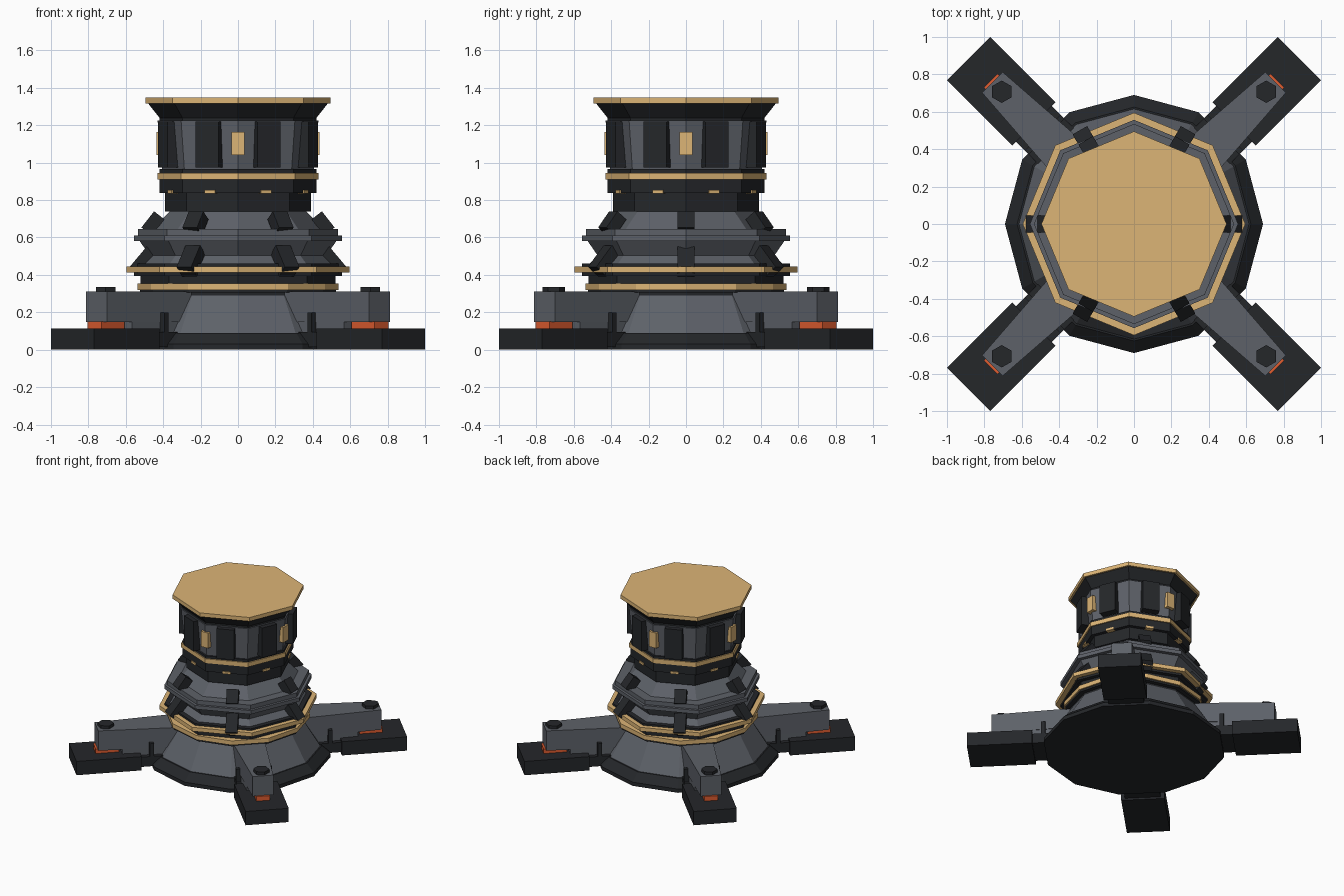
import bpy, math
from mathutils import Matrix, Vector

if "Cube" in bpy.data.objects:
    bpy.data.objects.remove(bpy.data.objects["Cube"])

def mat(name, c):
    m = bpy.data.materials.new(name)
    m.diffuse_color = (*c, 1)
    m.use_nodes = True
    m.node_tree.nodes["Principled BSDF"].inputs["Base Color"].default_value = m.diffuse_color
    return m

DARK = mat("dark_metal", (0.018, 0.02, 0.023))
GREY = mat("grey_metal", (0.11, 0.12, 0.14))
GOLD = mat("gold_trim", (0.72, 0.46, 0.18))
ORANGE = mat("orange_pad", (0.75, 0.11, 0.03))

def make(name, verts, faces, m):
    me = bpy.data.meshes.new(name)
    me.from_pydata(verts, [], faces)
    me.materials.append(m)
    ob = bpy.data.objects.new(name, me)
    bpy.context.collection.objects.link(ob)
    return ob

def lathe(name, profile, n, m, centre=(0, 0), turn=0):
    """Closed faceted solid from (radius, z) points, bottom to top."""
    v = [(centre[0] + r * math.cos(math.tau * i / n + turn),
          centre[1] + r * math.sin(math.tau * i / n + turn), z)
         for r, z in profile for i in range(n)]
    f = [(k*n + i, k*n + (i+1) % n, (k+1)*n + (i+1) % n, (k+1)*n + i)
         for k in range(len(profile) - 1) for i in range(n)]
    f += [tuple(range(n))[::-1], tuple(range((len(profile)-1)*n, len(profile)*n))]
    return make(name, v, f, m)

BOX = [(0, 3, 2, 1), (4, 5, 6, 7), (0, 1, 5, 4), (1, 2, 6, 5), (2, 3, 7, 6), (3, 0, 4, 7)]

def radial_box(name, r0, r1, w0, w1, z0, z1, deg, m):
    """Box pointing outwards at an angle; w0, w1 are inner and outer half widths."""
    rot = Matrix.Rotation(math.radians(deg), 3, 'Z')
    v = [rot @ Vector(p) for z in (z0, z1)
         for p in ((r0, -w0, z), (r1, -w1, z), (r1, w1, z), (r0, w0, z))]
    return make(name, v, BOX, m)

def lug(name, r, z, depth, width, height, tilt, deg):
    """Block leaning inwards along the sloped body."""
    d, w, h = depth / 2, width / 2, height / 2
    mx = (Matrix.Rotation(math.radians(deg), 4, 'Z') @ Matrix.Translation((r, 0, z))
          @ Matrix.Rotation(math.radians(-tilt), 4, 'Y'))
    v = [mx @ Vector(p) for k in (-h, h)
         for p in ((-d, -w, k), (d, -w, k), (d, w, k), (-d, w, k))]
    return make(name, v, BOX, DARK)

# Twelve-sided base
lathe("base_plinth", [(0.69, 0), (0.69, 0.03), (0.625, 0.09)], 12, DARK)
lathe("base_cone", [(0.615, 0.09), (0.49, 0.29)], 12, GREY)
lathe("base_neck", [(0.49, 0.285), (0.49, 0.305), (0.525, 0.305), (0.525, 0.322)], 12, DARK)
lathe("lower_gold_ring", [(0.537, 0.32), (0.537, 0.355)], 12, GOLD)

# Eight-sided middle section
lathe("ring_seat", [(0.52, 0.355), (0.52, 0.395), (0.555, 0.395), (0.555, 0.415)], 8, DARK)
lathe("main_gold_ring", [(0.595, 0.413), (0.595, 0.445)], 8, GOLD)
lathe("ring_cap", [(0.555, 0.444), (0.555, 0.46)], 8, DARK)
lathe("middle_cone", [(0.52, 0.455), (0.455, 0.52)], 8, GREY)
lathe("collar_skirt", [(0.47, 0.50), (0.525, 0.58)], 8, GREY)
lathe("collar_band", [(0.557, 0.58), (0.557, 0.61)], 8, GREY)
lathe("collar_top", [(0.535, 0.61), (0.535, 0.645)], 8, GREY)
lathe("shoulder_cone", [(0.46, 0.64), (0.36, 0.745)], 8, GREY)

# Lugs on the sloped sections
for k in range(6):
    lug("lower_lug", 0.50, 0.475, 0.08, 0.09, 0.15, 40, 60 * k)
    lug("upper_lug", 0.455, 0.675, 0.07, 0.09, 0.11, 38, 60 * k)

# Upper drum
lathe("drum_foot", [(0.39, 0.74), (0.39, 0.84)], 8, DARK)
lathe("drum_band", [(0.42, 0.838), (0.42, 0.912)], 8, DARK)
lathe("drum_gold_ring", [(0.43, 0.91), (0.43, 0.945)], 8, GOLD)
lathe("drum_seat", [(0.42, 0.944), (0.42, 0.965)], 8, DARK)
lathe("drum_body", [(0.405, 0.96), (0.43, 1.225)], 8, GREY)
lathe("top_flare", [(0.42, 1.22), (0.42, 1.24), (0.48, 1.316)], 8, DARK)
lathe("top_plate", [(0.495, 1.315), (0.495, 1.347)], 8, GOLD)

for k in range(8):
    a = 22.5 + 45 * k
    radial_box("drum_panel", 0.35, 0.435, 0.066, 0.066, 0.975, 1.22, a, DARK)
    radial_box("gold_stud", 0.35, 0.396, 0.03, 0.03, 0.835, 0.853, a, GOLD)
for k in range(4):
    radial_box("gold_panel", 0.36, 0.435, 0.034, 0.034, 1.04, 1.165, 90 * k, GOLD)

# Four diagonal legs
for k in range(4):
    a = 45 + 90 * k
    radial_box("foot", 0.757, 1.25, 0.163, 0.163, 0, 0.113, a, DARK)
    radial_box("foot_link", 0.55, 0.76, 0.135, 0.135, 0.015, 0.095, a, DARK)
    radial_box("leg_bracket", 0.66, 0.69, 0.135, 0.135, 0.02, 0.20, a, DARK)
    radial_box("leg_root", 0.40, 0.89, 0.115, 0.09, 0.09, 0.16, a, GREY)
    radial_box("leg_arm", 0.40, 1.07, 0.125, 0.078, 0.148, 0.31, a, GREY)
    radial_box("orange_pad", 0.91, 1.085, 0.052, 0.052, 0.112, 0.15, a, ORANGE)
    t = math.radians(a)
    lathe("leg_bolt", [(0.06, 0.305), (0.06, 0.335)], 6, DARK,
          (math.cos(t), math.sin(t)), math.pi / 6)
